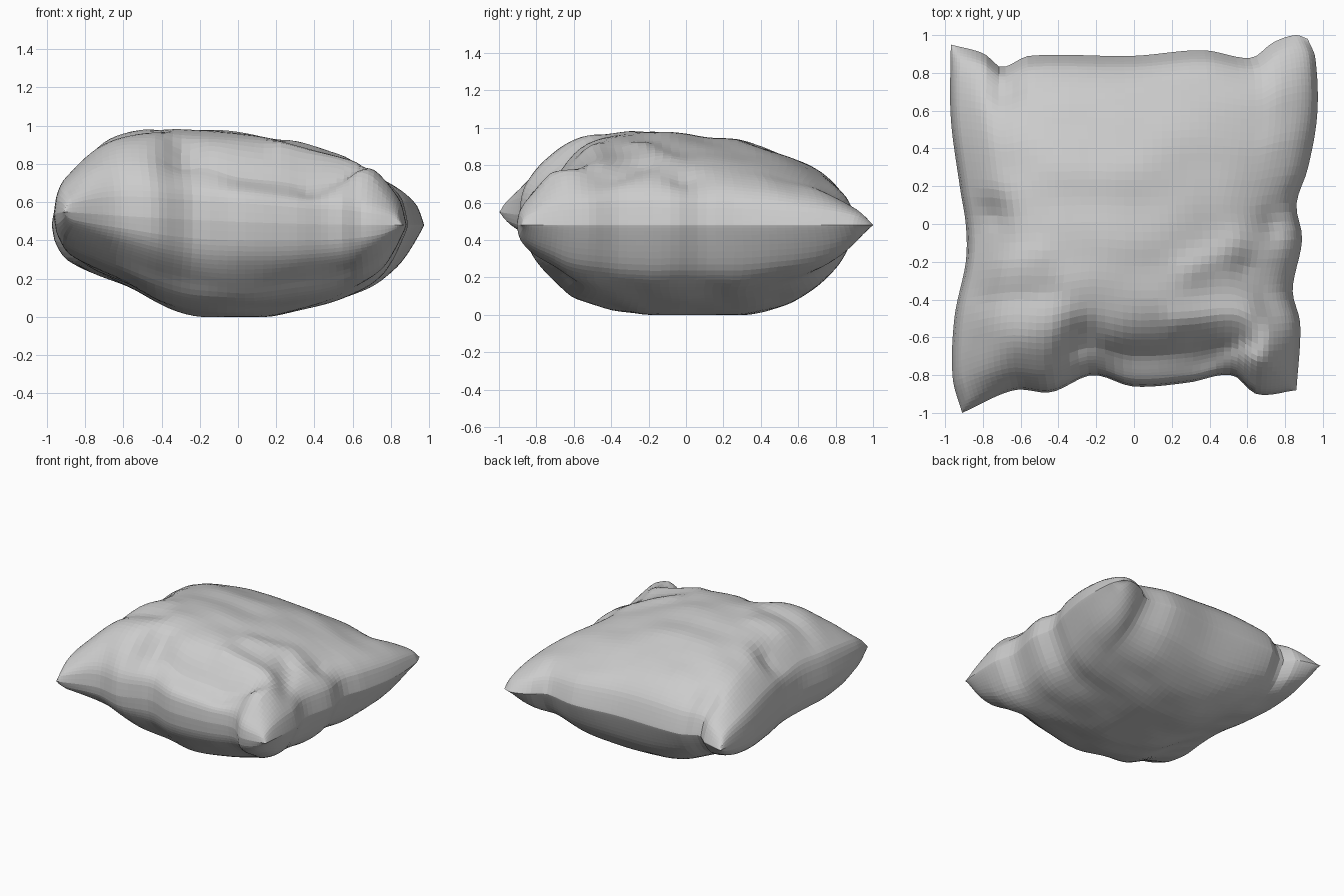
import bpy
import bmesh
from math import sin, pi, exp
from mathutils import Vector, noise

cube = bpy.data.objects.get("Cube")
if cube:
    bpy.data.objects.remove(cube, do_unlink=True)

# Outline of the seam, as (position along the edge, offset) pairs
LEFT_EDGE = [(-1, -.91), (-.82, -.96), (-.5, -.95), (-.2, -.89), (0, -.89),
             (.2, -.92), (.6, -.97), (1, -.97)]
RIGHT_EDGE = [(-1, .86), (-.6, .88), (-.4, .84), (-.1, .89), (.1, .86),
              (.3, .92), (.6, .97), (.9, .96), (1, .92)]
FRONT_EDGE = [(-1, -1), (-.7, -.88), (-.48, -.89), (-.24, -.8), (0, -.86),
              (.33, -.84), (.6, -.8), (.75, -.9), (1, -.88)]
BACK_EDGE = [(-1, .95), (-.82, .9), (-.73, .83), (-.58, .89), (0, .89),
             (.4, .92), (.68, .88), (.8, .96), (.93, 1), (1, .98)]

# Fullness of the cushion across its width and its depth
TOP_WIDTH = [(-1, 0), (-.985, .2), (-.95, .38), (-.75, .82), (-.48, .98), (-.2, 1),
             (0, .98), (.2, .92), (.42, .8), (.63, .67), (.84, .46), (.96, .24), (1, 0)]
TOP_DEPTH = [(-1, 0), (-.985, .2), (-.94, .4), (-.85, .62), (-.7, .82), (-.5, .96),
             (-.15, 1), (.1, .96), (.33, .9), (.55, .77), (.78, .55), (.93, .3), (1, 0)]
BASE_WIDTH = [(-1, 0), (-.985, .17), (-.93, .36), (-.62, .66), (-.42, .88), (-.2, 1),
              (.1, 1), (.42, .88), (.65, .73), (.86, .46), (1, 0)]
BASE_DEPTH = [(-1, 0), (-.985, .17), (-.93, .36), (-.8, .6), (-.68, .8), (-.35, .97),
              (0, 1), (.44, .94), (.66, .79), (.88, .44), (1, 0)]

# Wrinkles in the upper cloth: start, end, width, height
WRINKLES = [
    ((-.12, -.84), (.3, -.82), .2, -.17),      # sunken front
    ((-.28, -.6), (-.35, -.82), .09, -.06),    # front pinch
    ((-.6, -.62), (-.45, -.56), .13, .02),     # front puff
    ((.25, -.52), (.6, -.47), .08, .03),       # front ridge
    ((.4, -.74), (.58, -.64), .07, -.04),
    ((.66, -.7), (.74, -.66), .14, .07),       # bunched corner
    ((.6, -.25), (.8, -.5), .08, -.03),
    ((.3, -.24), (.55, -.1), .08, .02),
    ((.9, .08), (.75, 0), .09, -.04),          # side pinches
    ((-.92, -.1), (-.78, .03), .1, -.08),
    ((-.85, -.22), (-.5, -.16), .08, .02),
    ((-.8, -.4), (-.45, -.36), .08, -.02),
    ((-.72, .85), (-.68, .72), .09, -.03),     # back corner
]


def curve(points, t):
    """Smooth curve through the points, evaluated at t."""
    def slope(i):
        a, b = points[max(i - 1, 0)], points[min(i + 1, len(points) - 1)]
        return (b[1] - a[1]) / (b[0] - a[0])
    for i in range(len(points) - 1):
        (x0, y0), (x1, y1) = points[i], points[i + 1]
        if t <= x1 or i == len(points) - 2:
            break
    w = x1 - x0
    s = min(max((t - x0) / w, 0), 1)
    ease = s * s * (3 - 2 * s)
    return (y0 + (y1 - y0) * ease + w * s * (1 - s) ** 2 * slope(i)
            - w * s * s * (1 - s) * slope(i + 1))


def between(low, high, t):
    """Spread t from low to high, so that edge waves fade towards the middle."""
    a = (t + 1) / 2
    return .9 * t + (low + .9) * (1 - a) ** 3 + (high - .9) * a ** 3


def wrinkle_height(p):
    total = 0
    for start, end, width, height in WRINKLES:
        a, b = Vector(start), Vector(end)
        s = min(max((p - a).dot(b - a) / (b - a).length_squared, 0), 1)
        total += height * exp(-((p - a.lerp(b, s)).length / width) ** 2)
    return total


def cloth_point(u, v, top):
    """Point on the upper or lower cloth for u, v from -1 to 1."""
    x = between(curve(LEFT_EDGE, v), curve(RIGHT_EDGE, v), u)
    y = between(curve(FRONT_EDGE, u), curve(BACK_EDGE, u), v)
    seam = .48 + .07 * ((1 - u) * (1 - v) / 4) ** 2
    rim = min(1, 5 * (1 - max(abs(u), abs(v))))
    ripple = .014 * noise.noise(Vector((x * 3, y * 5, 2 if top else 7)))
    if top:
        full = max(curve(TOP_WIDTH, u) * curve(TOP_DEPTH, v), 0) ** .85
        z = seam + .485 * full + rim * (wrinkle_height(Vector((x, y))) + ripple)
    else:
        full = max(curve(BASE_WIDTH, u) * curve(BASE_DEPTH, v), 0) ** .85
        z = max(seam - .485 * full + rim * ripple, 0)
    return x, y, z


# Two cloth sheets sharing the seam, with rows closer together near it
N = 60
bm = bmesh.new()
steps = [sin(pi / 2 * (2 * i / N - 1)) for i in range(N + 1)]
sheets = [[[bm.verts.new(cloth_point(u, v, top)) for u in steps] for v in steps]
          for top in (True, False)]
for rows, flip in zip(sheets, (False, True)):
    for j in range(N):
        for i in range(N):
            quad = [rows[j][i], rows[j][i + 1], rows[j + 1][i + 1], rows[j + 1][i]]
            bm.faces.new(quad[::-1] if flip else quad)
bmesh.ops.remove_doubles(bm, verts=bm.verts, dist=.0002)
bmesh.ops.recalc_face_normals(bm, faces=bm.faces)

mesh = bpy.data.meshes.new("pillow")
bm.to_mesh(mesh)
bm.free()
pillow = bpy.data.objects.new("pillow", mesh)
bpy.context.collection.objects.link(pillow)

# Plain grey cloth
cloth = bpy.data.materials.new("grey_cloth")
cloth.use_nodes = True
grey = (.6, .6, .6, 1)
cloth.diffuse_color = grey
cloth.node_tree.nodes["Principled BSDF"].inputs["Base Color"].default_value = grey
mesh.materials.append(cloth)
